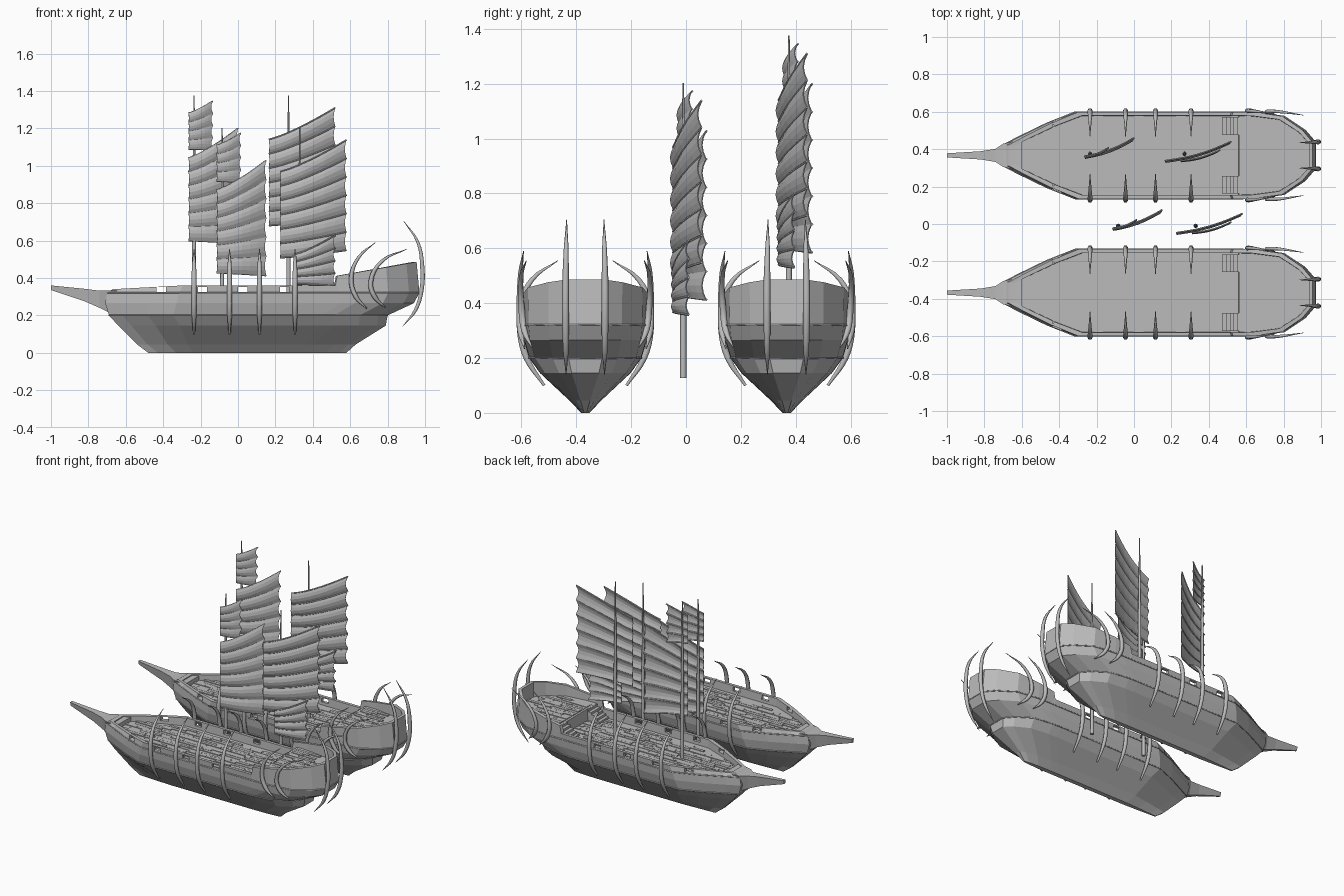
import bpy, bmesh, math, random
from mathutils import Vector

random.seed(4)
if "Cube" in bpy.data.objects:
    bpy.data.objects.remove(bpy.data.objects["Cube"], do_unlink=True)

grey = bpy.data.materials.new("plain_grey")
grey.use_nodes = True
grey.diffuse_color = (0.5, 0.5, 0.5, 1)
grey.node_tree.nodes["Principled BSDF"].inputs["Base Color"].default_value = (0.5, 0.5, 0.5, 1)

SHIPS = {"back": 0.367, "front": -0.367}


def add(name, data, loc=(0, 0, 0)):
    if not data.materials:
        data.materials.append(grey)
    ob = bpy.data.objects.new(name, data)
    ob.location = loc
    bpy.context.collection.objects.link(ob)
    return ob


def on_ships(name, data):
    return [add(f"{ship}_ship_{name}", data, (0, y, 0)) for ship, y in SHIPS.items()]


def to_mesh(bm, name):
    bmesh.ops.recalc_face_normals(bm, faces=bm.faces)
    me = bpy.data.meshes.new(name)
    bm.to_mesh(me)
    bm.free()
    return me


def box(bm, x0, x1, y0, y1, z0, z1):
    verts = bmesh.ops.create_cube(bm, size=1)["verts"]
    for v in verts:
        v.co = Vector((x0 + (v.co.x + 0.5) * (x1 - x0),
                       y0 + (v.co.y + 0.5) * (y1 - y0),
                       z0 + (v.co.z + 0.5) * (z1 - z0)))


def skin(bm, rings):
    """Bridge closed rings of equal length."""
    loops = [[bm.verts.new(p) for p in r] for r in rings]
    n = len(loops[0])
    for a, b in zip(loops, loops[1:]):
        for i in range(n):
            j = (i + 1) % n
            bm.faces.new((a[i], a[j], b[j], b[i]))
    return loops


def tube(name, paths, radius, sides=1):
    """Tapered round bars; each path point is (x, y, z, thickness)."""
    cu = bpy.data.curves.new(name, "CURVE")
    cu.dimensions = "3D"
    cu.bevel_depth = radius
    cu.bevel_resolution = sides
    cu.resolution_u = 4
    cu.use_fill_caps = True
    for path in paths:
        sp = cu.splines.new("BEZIER")
        sp.bezier_points.add(len(path) - 1)
        for bp, (x, y, z, r) in zip(sp.bezier_points, path):
            bp.co = (x, y, z)
            bp.radius = r
            bp.handle_left_type = bp.handle_right_type = "AUTO"
    return cu


# Hull: stations along the length, as (x, share of full width)
STATIONS = [(-0.68, 0.24), (-0.6, 0.42), (-0.45, 0.74), (-0.3, 1), (0, 1), (0.3, 1),
            (0.525, 1), (0.535, 1), (0.572, 1), (0.576, 1), (0.65, 0.99),
            (0.8, 0.9), (0.91, 0.58), (0.965, 0.3)]
X0, X1 = STATIONS[0][0], STATIONS[-1][0]


def rail_z(x):
    if x > 0.53:
        return 0.41 + 0.075 * (x - 0.53) / 0.43
    return 0.36 - 0.02 * max(0, (-0.3 - x) / 0.38)


def deck_z(x):
    return 0.385 if x > 0.574 else 0.305


def width_at(x):
    for (xa, wa), (xb, wb) in zip(STATIONS, STATIONS[1:]):
        if xa <= x <= xb:
            return wa + (wb - wa) * (x - xa) / (xb - xa)
    return 0


# Levels from keel to rail, then inside down to the deck: (bow x, stern x, half width, height)
LEVELS = [(-0.48, 0.58, 0.015, 0.0), (-0.54, 0.63, 0.058, 0.045), (-0.64, 0.79, 0.165, 0.145),
          (-0.69, 0.80, 0.205, 0.2), (-0.71, 0.94, 0.224, 0.265), (-0.70, 0.97, 0.23, 0.32),
          (-0.67, 0.955, 0.233, rail_z), (-0.64, 0.935, 0.213, rail_z),
          (-0.64, 0.935, 0.211, deck_z)]


def level_ring(xa, xb, half, z):
    pts = []
    for x, w in STATIONS:
        px = xa + (x - X0) / (X1 - X0) * (xb - xa)
        pts.append(Vector((px, half * w, z(x) if callable(z) else z)))
    return pts + [Vector((p.x, -p.y, p.z)) for p in reversed(pts)]


bm = bmesh.new()
loops = skin(bm, [level_ring(*lv) for lv in LEVELS])
for ring in (loops[0], loops[-1]):
    n = len(ring)
    for i in range(n // 2 - 1):
        bm.faces.new((ring[i], ring[i + 1], ring[n - 2 - i], ring[n - 1 - i]))
hulls = on_ships("hull", to_mesh(bm, "hull"))

# Rail openings
bm = bmesh.new()
for x in (-0.41, -0.19, 0.025, 0.25):
    box(bm, x - 0.025, x + 0.025, -0.8, 0.8, 0.325, 0.352)
cutter = add("rail_opening_cutter", to_mesh(bm, "rail_openings"))
cutter.hide_render = cutter.hide_viewport = True
for hull in hulls:
    mod = hull.modifiers.new("openings", "BOOLEAN")
    mod.operation = "DIFFERENCE"
    mod.object = cutter

# Prow beam
bm = bmesh.new()
rings = []
for x, w, lo, hi in ((-0.6, 0.085, 0.2, 0.335), (-0.7, 0.062, 0.22, 0.332), (-0.74, 0.035, 0.24, 0.332),
                     (-0.82, 0.022, 0.275, 0.342), (-1, 0.011, 0.335, 0.36)):
    rings.append([Vector((x, s * w * k, z)) for s, k, z in
                  ((1, 0.5, lo), (1, 1, hi), (-1, 1, hi), (-1, 0.5, lo))])
ends = skin(bm, rings)
bm.faces.new(ends[0])
bm.faces.new(ends[-1])
on_ships("prow", to_mesh(bm, "prow"))

# Deck planks
bm = bmesh.new()
pitch = 0.0215
for row in range(-9, 10):
    y = row * pitch
    x = -0.62 + random.uniform(0, 0.08)
    while x < 0.92:
        end = x + random.uniform(0.06, 0.2)
        if x < 0.574 < end:
            end = 0.572
        inside = 0.205 * min(width_at(x), width_at(end)) - 0.012
        if abs(y) < inside:
            z = deck_z(x + 0.003)
            box(bm, x, end - 0.004, y - pitch * 0.45, y + pitch * 0.45,
                z - 0.004, z + random.uniform(0.002, 0.007))
        x = max(end, 0.5765) if end == 0.572 else end
on_ships("deck_planks", to_mesh(bm, "deck_planks"))

# Stairs up to the stern deck
bm = bmesh.new()
for side in (1, -1):
    for i in range(5):
        box(bm, 0.47 + i * 0.021, 0.58, side * 0.11, side * 0.205, 0.3, 0.32 + i * 0.016)
on_ships("stairs", to_mesh(bm, "stairs"))

# Hull strakes
for z, half, xa, xb in ((0.2, 0.206, -0.69, 0.8), (0.32, 0.231, -0.70, 0.97)):
    ring = level_ring(xa, xb, half, z)
    cu = bpy.data.curves.new("strake", "CURVE")
    cu.dimensions = "3D"
    cu.bevel_depth = 0.004
    cu.bevel_resolution = 0
    sp = cu.splines.new("POLY")
    sp.points.add(len(ring) - 1)
    for p, co in zip(sp.points, ring):
        p.co = (*co, 1)
    sp.use_cyclic_u = True
    on_ships("strake", cu)

# Curved ribs that arch over the deck
RIB = [(0.15, 0.1, 0.4), (0.214, 0.2, 0.9), (0.237, 0.3, 1), (0.232, 0.4, 1),
       (0.195, 0.485, 0.7), (0.1, 0.555, 0.1)]
ribs = [[(x, s * y, z, r) for y, z, r in RIB] for x in (-0.235, -0.045, 0.115, 0.305) for s in (1, -1)]
on_ships("ribs", tube("ribs", ribs, 0.014))

# Stern horns on the sides and the back
SIDE_A = [(0.69, 0.222, 0.235, 0.2), (0.63, 0.236, 0.3, 1), (0.605, 0.238, 0.4, 1),
          (0.645, 0.236, 0.51, 0.7), (0.735, 0.225, 0.59, 0.1)]
SIDE_B = [(0.79, 0.195, 0.24, 0.2), (0.73, 0.222, 0.3, 1), (0.71, 0.232, 0.38, 1),
          (0.77, 0.234, 0.49, 0.7), (0.905, 0.215, 0.555, 0.1)]
BACK = [(0.88, 0.07, 0.14, 0.1), (0.95, 0.071, 0.23, 0.8), (0.982, 0.072, 0.34, 1),
        (0.985, 0.072, 0.46, 1), (0.962, 0.07, 0.59, 0.7), (0.885, 0.068, 0.705, 0.1)]
horns = [[(x, s * y, z, r) for x, y, z, r in path] for path in (SIDE_A, SIDE_B, BACK) for s in (1, -1)]
on_ships("stern_horns", tube("stern_horns", horns, 0.013))


def sail(name, x0, x1, y0, slope, left, right, panels, bulge):
    """Battened sail; left and right are (bottom, top) heights of its edges."""
    bm = bmesh.new()
    cols, sub = 6, 4
    normal = Vector((slope, -1, 0)).normalized()
    battens = []
    grid = []
    for r in range(panels * sub + 1):
        v = r / (panels * sub)
        puff = abs(math.sin(math.pi * r / sub))
        row = []
        for c in range(cols + 1):
            u = c / cols
            zl = left[0] + v * (left[1] - left[0])
            zr = right[0] + v * (right[1] - right[0])
            x = x0 + u * (x1 - x0 - 0.012 * puff)
            z = zl + (zr - zl) * u ** 1.2
            p = Vector((x, y0 + slope * (x - x0), z))
            p += normal * bulge * (puff * 0.6 + math.sin(math.pi * u) * 0.8)
            row.append(p)
        grid.append([bm.verts.new(p) for p in row])
        if r % sub == 0:
            battens.append([(*p, 1) for p in row])
    for a, b in zip(grid, grid[1:]):
        for i in range(cols):
            bm.faces.new((a[i], a[i + 1], b[i + 1], b[i]))
    cloth = to_mesh(bm, name)
    return [(name, cloth), (name + "_battens", tube(name + "_battens", battens, 0.0045, 0))]


def mast(name, x, y, z0, z1):
    return [(name, tube(name, [[(x, y, z0, 1), (x, y, (z0 + z1) / 2, 0.8), (x, y, z1, 0.25)]], 0.012, 2))]


# Two rigs: one stands on the back ship, the other hangs between the ships
fore = (mast("fore_mast", -0.235, 0.375, 0.3, 1.375)
        + sail("fore_main_sail", -0.265, 0, 0.362, 0.37, (0.6, 1.04), (0.585, 1.2), 6, 0.018)
        + sail("fore_top_sail", -0.265, -0.135, 0.36, 0.37, (1.09, 1.28), (1.085, 1.345), 4, 0.01))
main = (mast("main_mast", 0.27, 0.375, 0.3, 1.375)
        + sail("main_sail", 0.165, 0.52, 0.338, 0.29, (0.68, 1.14), (0.72, 1.31), 6, 0.02)
        + sail("lower_sail", 0.25, 0.46, 0.338, 0.27, (0.54, 0.7), (0.53, 0.8), 4, 0.014))
for parts, dx in ((fore, 0.15), (main, 0.06)):
    for name, data in parts:
        for rig, loc in (("back", (0, 0, 0)), ("middle", (dx, -0.385, -0.172))):
            ob = add(f"{rig}_{name}", data, loc)
            if name.endswith("sail"):
                mod = ob.modifiers.new("cloth_thickness", "SOLIDIFY")
                mod.thickness = 0.004
